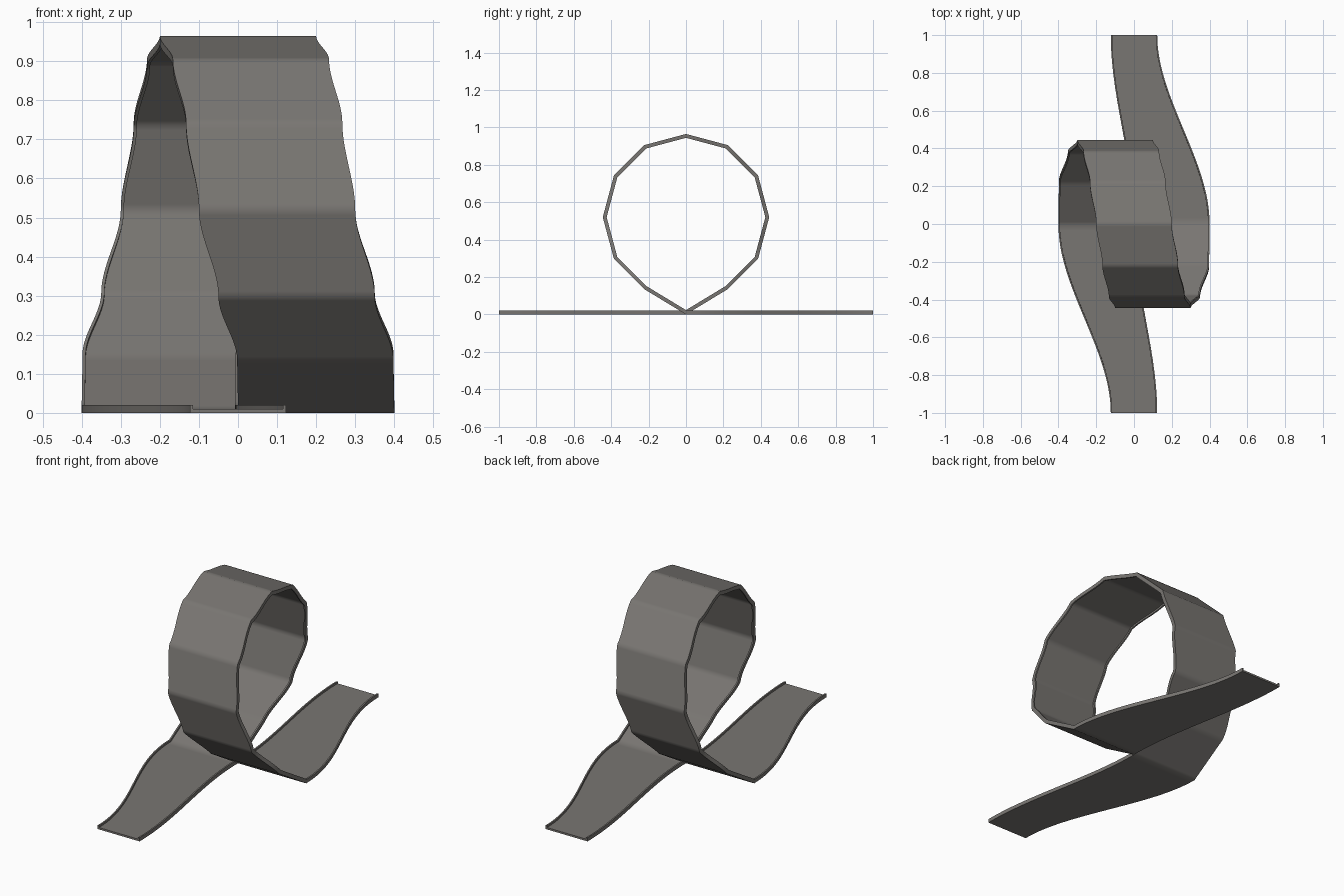
import bpy, bmesh, math
from mathutils import Vector

cube = bpy.data.objects.get("Cube")
if cube:
    bpy.data.objects.remove(cube)

R, CZ = 0.445, 0.52          # loop radius and centre height
LIP, FLOOR, HEIGHT = 0.008, 0.01, 0.02
STEPS = 16

grey = bpy.data.materials.new("warm grey")
grey.use_nodes = True
colour = (0.19, 0.18, 0.168, 1)
grey.diffuse_color = colour
grey.node_tree.nodes["Principled BSDF"].inputs["Base Color"].default_value = colour

# Key stations (x, y, z, half width): approach, then half of a twelve-sided loop
keys = [(0, -1, 0, 0.123), (-0.2, 0, 0, 0.2)]
for i, x in enumerate((-0.198, -0.15, -0.1, -0.067, -0.033, 0), 1):
    a = math.radians(30 * i)
    keys.append((x, R * math.sin(a), CZ - R * math.cos(a), 0.2))
# The other half is the first one turned half a circle about z
keys += [(-x, -y, z, w) for x, y, z, w in reversed(keys[:-1])]


def normal(a, b):
    """Inward normal of a straight segment, in the y-z plane."""
    d = Vector((b[1] - a[1], b[2] - a[2])).normalized()
    return Vector((-d.y, d.x))


normals = [normal(a, b) for a, b in zip(keys, keys[1:])]


def mitre(i):
    """Offset direction at a key station."""
    n1, n2 = normals[max(i - 1, 0)], normals[min(i, len(normals) - 1)]
    return (n1 + n2) / (1 + n1.dot(n2))


# Stations: straight in y-z, eased sideways
stations = []
for i, (a, b) in enumerate(zip(keys, keys[1:])):
    flat = i in (0, len(keys) - 2)
    count = STEPS * 2 if flat else STEPS
    for k in range(count + (i == len(keys) - 2)):
        t = k / count
        s = t * t * (3 - 2 * t)
        pos = Vector((a[0] + (b[0] - a[0]) * s,
                      a[1] + (b[1] - a[1]) * t,
                      a[2] + (b[2] - a[2]) * t))
        n = mitre(i).lerp(mitre(i + 1), t)
        stations.append((pos, n, a[3] + (b[3] - a[3]) * s))

# Loft a shallow channel section along the stations
bm = bmesh.new()
rings = []
for pos, n, w in stations:
    section = [(-w, 0), (w, 0), (w, HEIGHT), (w - LIP, HEIGHT), (w - LIP, FLOOR),
               (LIP - w, FLOOR), (LIP - w, HEIGHT), (-w, HEIGHT)]
    rings.append([bm.verts.new(pos + Vector((u, n.x * h, n.y * h))) for u, h in section])
for r, q in zip(rings, rings[1:]):
    for j in range(8):
        k = (j + 1) % 8
        bm.faces.new((r[j], r[k], q[k], q[j]))
bm.faces.new(rings[0])
bm.faces.new(rings[-1])
bmesh.ops.recalc_face_normals(bm, faces=bm.faces)

mesh = bpy.data.meshes.new("loop_track")
bm.to_mesh(mesh)
bm.free()
mesh.materials.append(grey)
track = bpy.data.objects.new("loop_track", mesh)
bpy.context.collection.objects.link(track)

# Soft creases along the loop, sharp lip edges
bpy.ops.object.select_all(action='DESELECT')
track.select_set(True)
bpy.context.view_layer.objects.active = track
bpy.ops.object.shade_smooth_by_angle(angle=math.radians(40))
